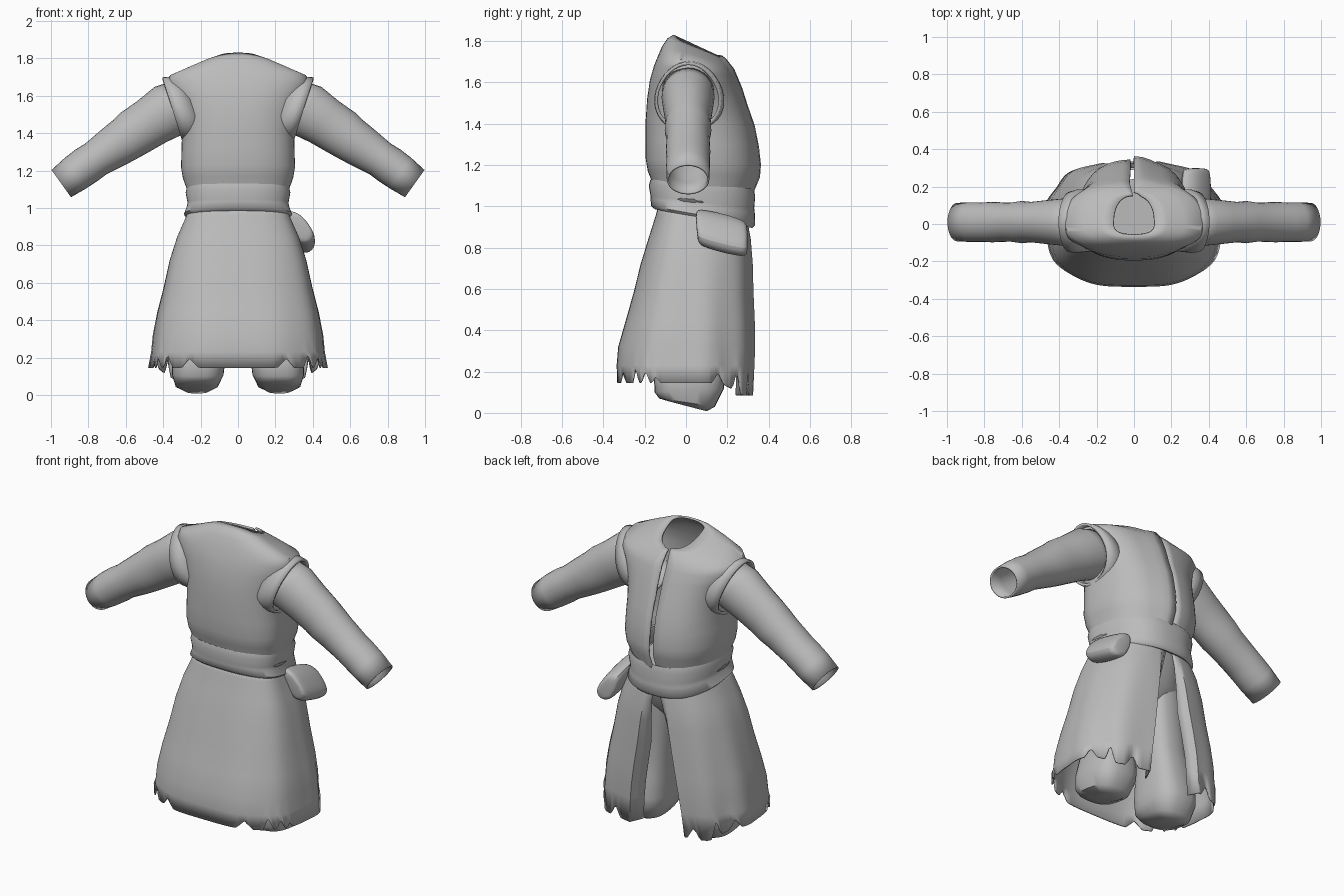
import bpy, math
from mathutils import Vector

cloth = bpy.data.materials.new("grey cloth")
cloth.diffuse_color = (0.5, 0.5, 0.5, 1)


def skin(name, rings, closed=True, cap=(False, False), thick=0.0, subdiv=0, angle=50):
    """Join equal-length rings of points into a smooth surface."""
    n = len(rings[0])
    verts = [p for r in rings for p in r]
    faces = []
    for i in range(len(rings) - 1):
        for j in range(n if closed else n - 1):
            k = (j + 1) % n
            faces.append((i*n + j, i*n + k, (i+1)*n + k, (i+1)*n + j))
    if cap[0]:
        faces.append(tuple(range(n))[::-1])
    if cap[1]:
        faces.append(tuple(range((len(rings)-1)*n, len(rings)*n)))
    me = bpy.data.meshes.new(name)
    me.from_pydata(verts, [], faces)
    me.materials.append(cloth)
    ob = bpy.data.objects.new(name, me)
    bpy.context.collection.objects.link(ob)
    bpy.ops.object.select_all(action='DESELECT')
    ob.select_set(True)
    bpy.context.view_layer.objects.active = ob
    bpy.ops.object.mode_set(mode='EDIT')
    bpy.ops.mesh.select_all(action='SELECT')
    bpy.ops.mesh.normals_make_consistent(inside=False)
    bpy.ops.object.mode_set(mode='OBJECT')
    if subdiv:
        ob.modifiers.new("round", 'SUBSURF').levels = subdiv
        ob.modifiers["round"].render_levels = subdiv
    if thick:
        m = ob.modifiers.new("cloth", 'SOLIDIFY')
        m.thickness, m.offset = thick, -1
    bpy.ops.object.shade_smooth_by_angle(angle=math.radians(angle))
    return ob


def spow(v, e):
    return math.copysign(abs(v) ** e, v)


def oval(t, z_back, z_front, hx, yb, yf, n=2.4, cx=0.0):
    """Point on a squarish oval, tilted from z_back at yb to z_front at yf."""
    x, s = hx * spow(math.cos(t), 2/n), spow(math.sin(t), 2/n)
    y = s * yf if s > 0 else -s * yb
    return Vector((cx + x, y, z_back + (z_front - z_back) * (y - yb) / (yf - yb)))


def angles(n, a=0, b=360, end=False):
    return [math.radians(a + (b - a) * i / (n - 1 if end else n)) for i in range(n)]


# Vest body, wrapped over itself along one seam
body = [(1.02, 0.98, 0.27, -0.15, 0.30), (1.12, 1.08, 0.275, -0.165, 0.315),
        (1.17, 1.14, 0.295, -0.185, 0.34), (1.23, 1.20, 0.305, -0.195, 0.345),
        (1.32, 1.29, 0.302, -0.195, 0.335), (1.42, 1.39, 0.30, -0.195, 0.315),
        (1.52, 1.49, 0.315, -0.188, 0.28), (1.61, 1.57, 0.345, -0.175, 0.255),
        (1.68, 1.63, 0.38, -0.155, 0.23), (1.73, 1.665, 0.365, -0.135, 0.215),
        (1.775, 1.69, 0.27, -0.115, 0.195), (1.812, 1.715, 0.18, -0.09, 0.175),
        (1.83, 1.73, 0.11, -0.06, 0.155)]
ts = angles(60, 92, 450, True)
rings = []
for r in body:
    ring = [oval(t, *r) for t in ts]
    for k, w in ((-1, 0.018), (-2, 0.014), (-3, 0.007)):
        ring[k].y += w
    rings.append(ring)
skin("vest_body", rings, closed=False, thick=0.012)


# Sleeves and vest shoulder rims, both sides
path = [(0.27, 1.565, 0.14, 0.125), (0.36, 1.525, 0.15, 0.128), (0.46, 1.462, 0.135, 0.118),
        (0.55, 1.405, 0.13, 0.108), (0.60, 1.368, 0.122, 0.113), (0.66, 1.328, 0.115, 0.104),
        (0.76, 1.262, 0.10, 0.108), (0.81, 1.228, 0.103, 0.105), (0.87, 1.185, 0.10, 0.106),
        (0.945, 1.13, 0.09, 0.103)]
for side, s in (("left", -1), ("right", 1)):
    rings = [[Vector((s * (x + 0.58 * h * math.sin(t)), 0.01 + w * math.cos(t),
                      z + 0.81 * h * math.sin(t))) for t in angles(28)]
             for x, z, h, w in path]
    skin(side + "_sleeve", rings, thick=0.01)
    rim = [(0.24, 0.165, 0.165, 0.02), (0.31, 0.172, 0.168, 0.015), (0.352, 0.168, 0.16, 0.01)]
    rings = [[Vector((s * (x + 0.052 * math.sin(t)), y + w * math.cos(t) * (1 - 0.12 * math.sin(t)),
                      1.53 + h * math.sin(t))) for t in angles(36)] for x, h, w, y in rim]
    skin(side + "_shoulder_rim", rings, thick=0.015)

# Sash with a fold along its middle, lower on the open side
sash = [(1.12, 1.065, 0.255, -0.15, 0.30), (1.13, 1.085, 0.272, -0.172, 0.325),
        (1.10, 1.05, 0.28, -0.18, 0.335), (1.05, 0.99, 0.27, -0.172, 0.33),
        (1.035, 0.965, 0.272, -0.172, 0.333), (1.00, 0.91, 0.288, -0.168, 0.335),
        (0.985, 0.895, 0.275, -0.15, 0.32), (1.0, 0.91, 0.25, -0.13, 0.29)]
skin("sash", [[oval(t, *r) for t in angles(56)] for r in sash], angle=60)

# Skirt: open wedge on one side, turned-in edges, torn hem
skirt = [(1.02, 0.98, 0.26, -0.13, 0.29), (0.96, 0.92, 0.28, -0.145, 0.30),
         (0.85, 0.84, 0.325, -0.18, 0.315), (0.72, 0.72, 0.365, -0.22, 0.325),
         (0.58, 0.58, 0.395, -0.255, 0.33), (0.44, 0.44, 0.43, -0.295, 0.338),
         (0.32, 0.32, 0.452, -0.33, 0.342), (0.23, 0.23, 0.46, -0.338, 0.34),
         (0.15, 0.15, 0.475, -0.335, 0.335)]
TEARS = [(-63, 0.05, 7), (-42, 0.075, 5), (-30, 0.06, 5), (-20, 0.03, 4),
         (22, 0.05, 6), (42, 0.10, 5), (62, 0.07, 5)]


def hem(t):
    d = math.degrees(math.asin(math.sin(t)))      # same on both sides
    z = 0.145 - 0.06 * max(0, min(1, (d - 25) / 25))
    return z + max(max(0, h * (1 - abs(d - a) / w)) for a, h, w in TEARS)


rings = []
for i, r in enumerate(skirt):
    v = max(0, (0.98 - r[0]) / 0.83)
    ring = []
    for t in angles(150, 92 + 14 * v, 449 - 8 * v, True):
        p = oval(t, *r, n=2.6)
        f = 1 + 0.012 * v * math.sin(9 * t) * (1.6 if p.y > 0 else 0.6)
        p.x, p.y = p.x * f, p.y * f
        if i == len(skirt) - 1:
            p.z = hem(t)
        ring.append(p)
    for k, w in ((0, 0.07), (1, 0.035), (-1, 0.09), (-2, 0.045)):
        ring[k].y -= w * min(1, 2 * v)
    rings.append(ring)
skin("skirt", rings, closed=False, thick=0.008)

# Trousers: hips and two legs with slanted closed ends
hips = [(1.02, 0.235, -0.12, 0.24), (0.9, 0.25, -0.13, 0.23), (0.78, 0.25, -0.12, 0.2),
        (0.70, 0.2, -0.07, 0.14)]
skin("trouser_hips", [[oval(t, z, z, hx, a, b) for t in angles(32)] for z, hx, a, b in hips],
     cap=(True, True))
leg = [(0.82, 0.82, 0.125, 0.115, -0.11, 0.17), (0.6, 0.6, 0.15, 0.115, -0.11, 0.16),
       (0.42, 0.42, 0.18, 0.12, -0.115, 0.15), (0.28, 0.30, 0.20, 0.13, -0.14, 0.165),
       (0.17, 0.17, 0.212, 0.142, -0.155, 0.185), (0.10, 0.12, 0.215, 0.138, -0.152, 0.185),
       (0.07, 0.03, 0.22, 0.115, -0.13, 0.14), (0.055, 0.008, 0.22, 0.07, -0.08, 0.10)]
for side, s in (("left", -1), ("right", 1)):
    skin(side + "_trouser_leg",
         [[oval(t, zb, zf, hx, a, b, 2.8, s * cx) for t in angles(28)]
          for zb, zf, cx, hx, a, b in leg], cap=(True, True))

# Belt pouch hanging on one hip
profile = [(0.24, 0.985), (0.33, 0.965), (0.385, 0.895), (0.425, 0.825),
           (0.375, 0.775), (0.30, 0.80), (0.26, 0.88)]
rings = []
for y, k in ((0.05, 0.75), (0.065, 0.97), (0.17, 1.04), (0.28, 0.97), (0.30, 0.75)):
    rings.append([Vector((0.33 + (x - 0.33) * k, y + 0.06 * (0.87 - z) * (0.3 - y) / 0.25,
                          0.875 + (z - 0.875) * k + 0.02 - 0.25 * (y - 0.06)))
                  for x, z in profile])
skin("belt_pouch", rings, cap=(True, True), subdiv=2)
